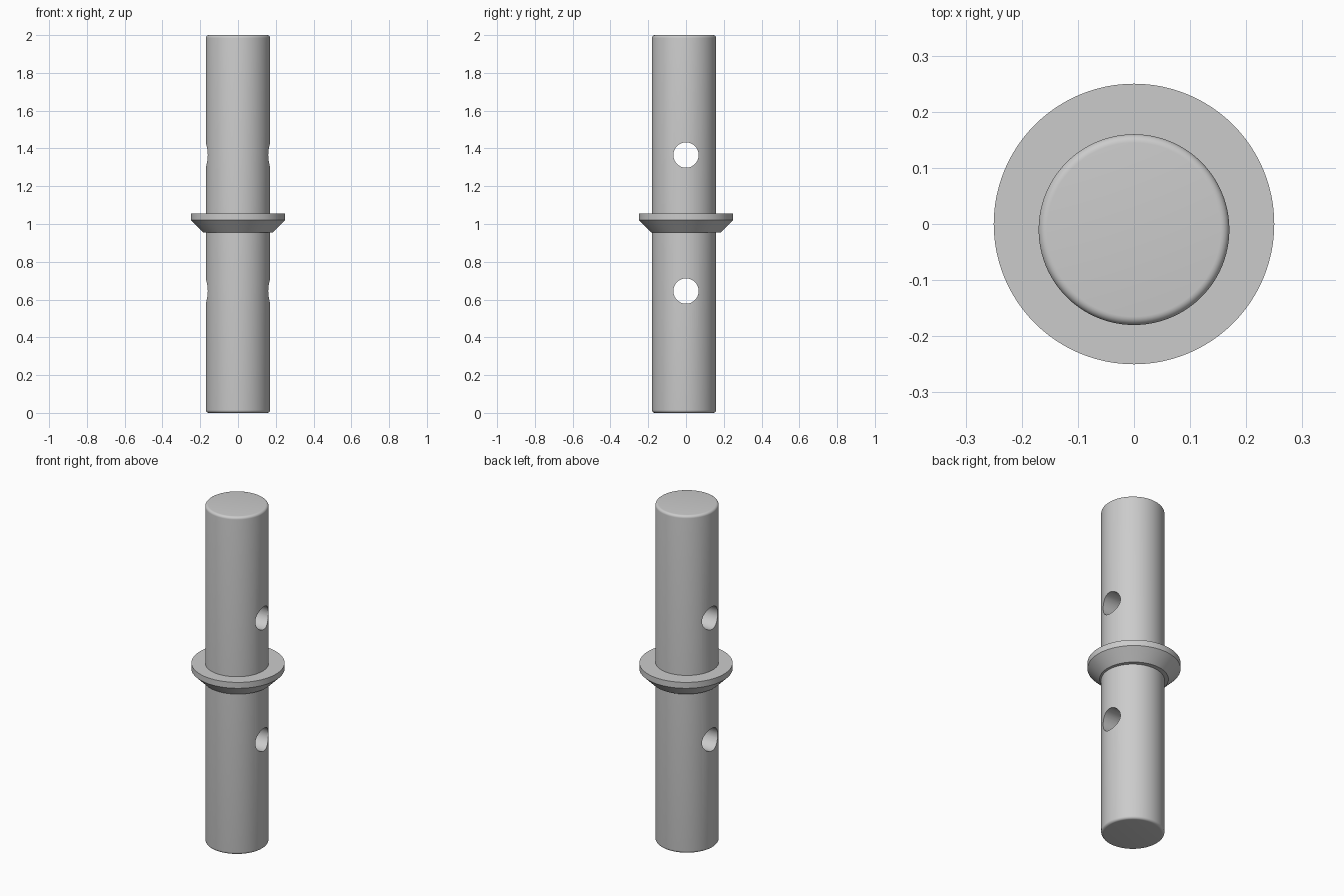
import bpy, bmesh, math

if "Cube" in bpy.data.objects:
    bpy.data.objects.remove(bpy.data.objects["Cube"])

SEG = 96
steel = bpy.data.materials.new("light_grey_metal")
steel.diffuse_color = (0.6, 0.6, 0.6, 1)
steel.use_nodes = True
steel.node_tree.nodes["Principled BSDF"].inputs["Base Color"].default_value = steel.diffuse_color


def lathe(name, profile, centre=(0, 0), closed=False):
    """Spin a (radius, z) profile around a vertical axis."""
    bm = bmesh.new()
    vs = [bm.verts.new((r, 0, z)) for r, z in profile]
    edges = [bm.edges.new(p) for p in zip(vs, vs[1:])]
    if closed:
        edges.append(bm.edges.new((vs[-1], vs[0])))
    bmesh.ops.spin(bm, geom=vs + edges, cent=(0, 0, 0), axis=(0, 0, 1),
                   angle=math.tau, steps=SEG, use_duplicate=False)
    bmesh.ops.remove_doubles(bm, verts=bm.verts, dist=1e-5)
    if not closed:
        rims = [e for e in bm.edges if e.is_boundary]
        bmesh.ops.holes_fill(bm, edges=rims, sides=0)
    bmesh.ops.recalc_face_normals(bm, faces=bm.faces)
    me = bpy.data.meshes.new(name)
    bm.to_mesh(me)
    bm.free()
    ob = bpy.data.objects.new(name, me)
    ob.location = (*centre, 0)
    me.materials.append(steel)
    bpy.context.collection.objects.link(ob)
    return ob


def smooth(ob, degrees):
    bpy.ops.object.select_all(action='DESELECT')
    ob.select_set(True)
    bpy.context.view_layer.objects.active = ob
    bpy.ops.object.shade_smooth_by_angle(angle=math.radians(degrees))


# Pin: long cylinder with rounded end edges, slightly off the collar's axis
R, F = 0.17, 0.015
arc = [(R - F + F * math.sin(a), F - F * math.cos(a))
       for a in (i * math.pi / 12 for i in range(7))]
pin = lathe("pin", arc + [(r, 2 - z) for r, z in reversed(arc)], (0, -0.01))

# Two cross holes drilled through the pin along x
for i, z in enumerate((0.645, 1.365)):
    bpy.ops.mesh.primitive_cylinder_add(vertices=48, radius=0.067, depth=1,
                                        location=(0, 0, z),
                                        rotation=(0, math.pi / 2, 0))
    drill = bpy.context.object
    drill.name = f"hole_cutter_{i + 1}"
    drill.data.materials.append(steel)
    cut = pin.modifiers.new("cross_hole", 'BOOLEAN')
    cut.operation, cut.solver, cut.object = 'DIFFERENCE', 'EXACT', drill
    bpy.ops.object.select_all(action='DESELECT')
    pin.select_set(True)
    bpy.context.view_layer.objects.active = pin
    bpy.ops.object.modifier_apply(modifier=cut.name)
    bpy.data.objects.remove(drill)
smooth(pin, 30)

# Collar: flat-topped flange tapering in underneath
collar = lathe("collar", [(0.155, 0.955), (0.185, 0.955), (0.25, 1.02),
                          (0.25, 1.055), (0.155, 1.055)], closed=True)
smooth(collar, 30)
